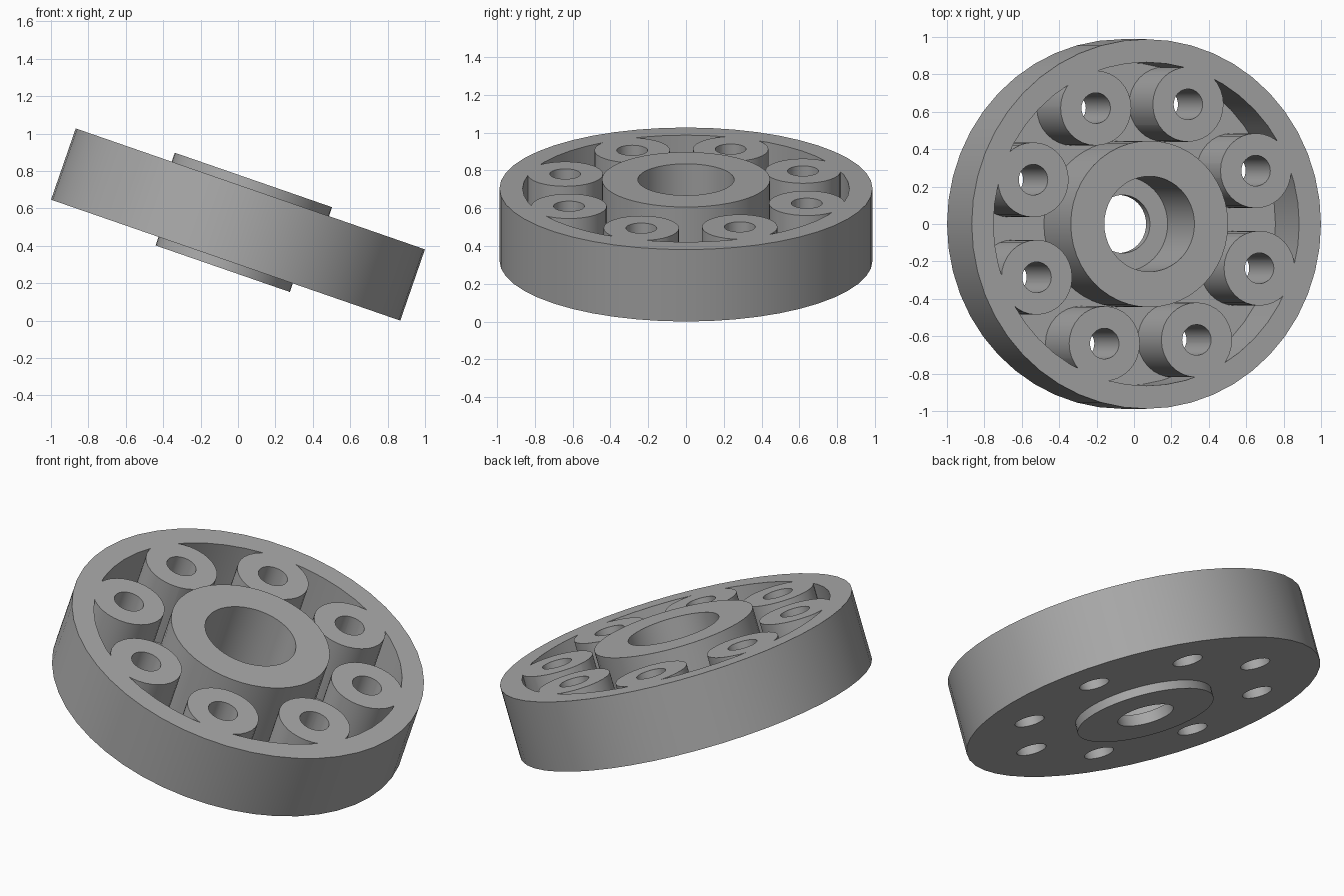
import bpy, bmesh
from math import pi, sin, cos, radians
from mathutils import Matrix

SEG = 48
R, HALF = 0.988, 0.2015        # outer radius, half thickness of the disc
FLOOR = -0.187                 # pocket floor
BOLT_R, BOLT_START = 0.682, radians(24.7)
TILT = radians(19.1)

if "Cube" in bpy.data.objects:
    bpy.data.objects.remove(bpy.data.objects["Cube"])

grey = bpy.data.materials.new("plain grey")
grey.use_nodes = True
grey.diffuse_color = (0.4, 0.4, 0.4, 1)
grey.node_tree.nodes["Principled BSDF"].inputs["Base Color"].default_value = (0.4, 0.4, 0.4, 1)


def finish(bm, name):
    bmesh.ops.recalc_face_normals(bm, faces=bm.faces)
    mesh = bpy.data.meshes.new(name)
    bm.to_mesh(mesh)
    bm.free()
    mesh.materials.append(grey)
    obj = bpy.data.objects.new(name, mesh)
    bpy.context.collection.objects.link(obj)
    return obj


def ring(name, profile):
    """Revolve a closed (radius, height) profile about z."""
    bm = bmesh.new()
    loops = []
    for i in range(SEG):
        a = 2 * pi * i / SEG
        loops.append([bm.verts.new((r * cos(a), r * sin(a), z)) for r, z in profile])
    for i in range(SEG):
        p, q = loops[i], loops[(i + 1) % SEG]
        for j in range(len(profile)):
            k = (j + 1) % len(profile)
            bm.faces.new((p[j], q[j], q[k], p[k]))
    return finish(bm, name)


def bolt_circle(name, radius, z0, z1):
    """Eight upright cylinders on the bolt circle."""
    bm = bmesh.new()
    for i in range(8):
        a = BOLT_START + i * pi / 4
        place = Matrix.Translation((BOLT_R * cos(a), BOLT_R * sin(a), (z0 + z1) / 2))
        bmesh.ops.create_cone(bm, cap_ends=True, segments=32, radius1=radius,
                              radius2=radius, depth=z1 - z0, matrix=place)
    return finish(bm, name)


def cut(target, cutter):
    cutter.hide_render = True
    mod = target.modifiers.new("cut", 'BOOLEAN')
    mod.operation, mod.solver, mod.object = 'DIFFERENCE', 'EXACT', cutter
    bpy.context.view_layer.objects.active = target
    bpy.ops.object.modifier_apply(modifier=mod.name)
    bpy.data.objects.remove(cutter)


# Disc with a ring pocket that leaves the bolt bosses standing
disc = ring("wheel_disc", [(0.3, -HALF), (R, -HALF), (R, HALF), (0.3, HALF)])
pocket = ring("pocket_cutter", [(0.42, FLOOR), (0.865, FLOOR), (0.865, 0.4), (0.42, 0.4)])
cut(pocket, bolt_circle("boss_cutter", 0.2, -0.5, 0.6))
cut(disc, pocket)
cut(disc, bolt_circle("bolt_hole_cutter", 0.082, -0.5, 0.6))

# Central hub with stepped bore and a raised collar underneath
hub = ring("hub", [(0.155, -0.25), (0.38, -0.25), (0.38, -0.195), (0.445, -0.195),
                   (0.445, 0.252), (0.255, 0.252), (0.255, FLOOR), (0.155, FLOOR)])

# Smooth the round walls and tilt the whole part
for obj in (disc, hub):
    bpy.ops.object.select_all(action='DESELECT')
    obj.select_set(True)
    bpy.context.view_layer.objects.active = obj
    bpy.ops.object.shade_smooth_by_angle(angle=radians(30))
    obj.matrix_world = Matrix.Translation((0, 0, HALF * cos(TILT) + R * sin(TILT))) @ Matrix.Rotation(TILT, 4, 'Y')
